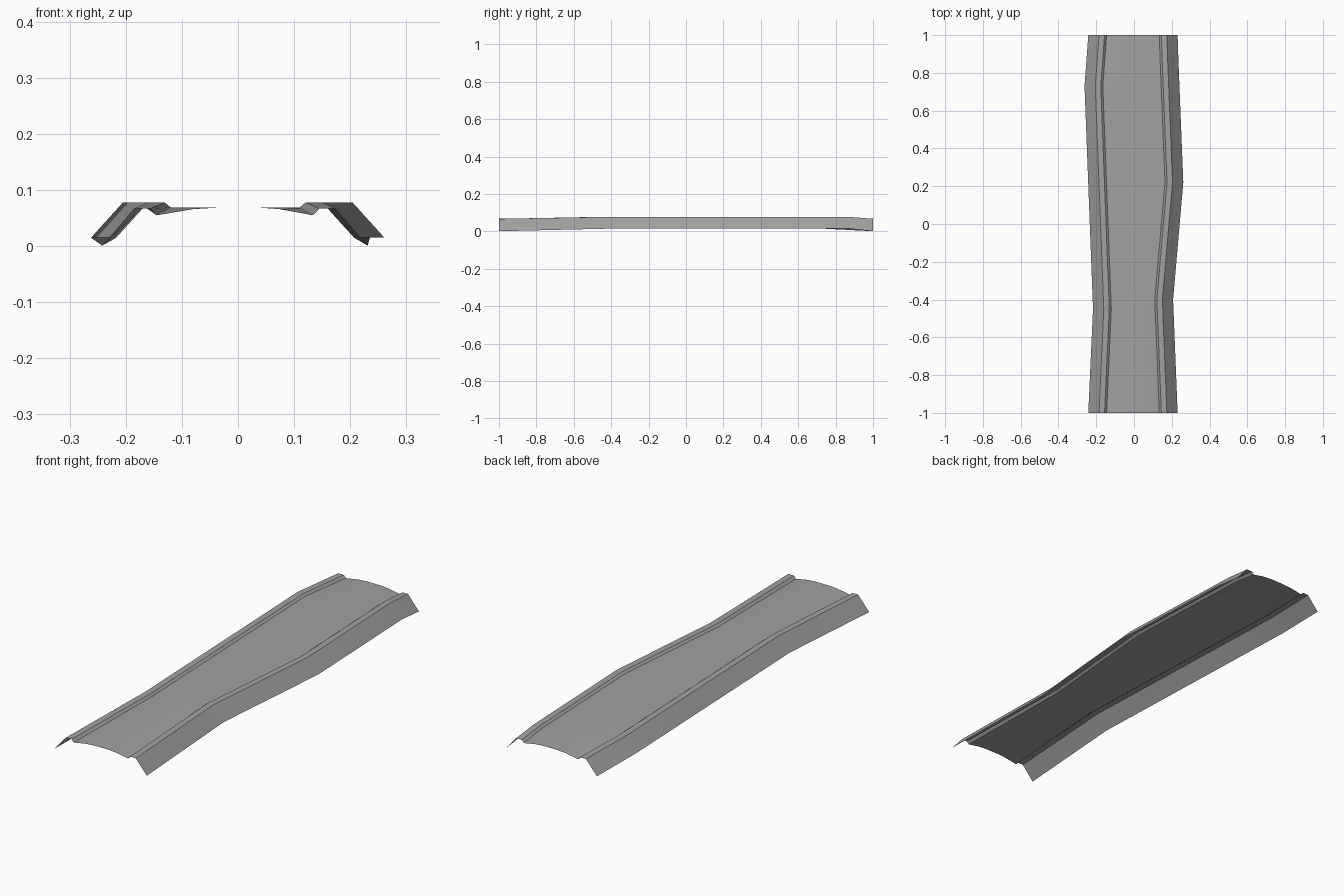
import bpy, bmesh

cube = bpy.data.objects.get("Cube")
if cube:
    bpy.data.objects.remove(cube, do_unlink=True)

mat = bpy.data.materials.new("road_grey")
mat.use_nodes = True
grey = (0.36, 0.36, 0.36, 1)
mat.diffuse_color = grey
mat.node_tree.nodes["Principled BSDF"].inputs["Base Color"].default_value = grey

# Plan outline of each side: (y, distance of inner gutter from the centre line)
LEFT = [(-1, 0.134), (-0.4, 0.11), (0.22, 0.164), (0.87, 0.138), (1, 0.134)]
RIGHT = [(-1, 0.145), (-0.45, 0.12), (0.73, 0.165), (1, 0.145)]
# Kerb profile outward from the gutter: (offset, height mid-span, height at ends)
KERB = [(0, 0.069, 0.055), (0.011, 0.078, 0.067), (0.04, 0.078, 0.067), (0.097, 0.015, 0.001)]
# Deck camber: (fraction of gutter distance, height at ends)
CAMBER = [(0.55, 0.066), (0.25, 0.069)]
DECK_Z = 0.069


def lerp(points, y):
    for (y0, a), (y1, b) in zip(points, points[1:]):
        if y <= y1:
            return a + (b - a) * (y - y0) / (y1 - y0)


def half_section(outline, y, sign):
    """Points from the outer skirt in to the deck, on one side."""
    gutter = lerp(outline, y)
    mid = lerp([(p[0], 0 if i in (0, len(outline) - 1) else 1) for i, p in enumerate(outline)], y)
    pts = [(sign * (gutter + off), y, end + (z - end) * mid) for off, z, end in reversed(KERB)]
    pts += [(sign * gutter * f, y, end + (DECK_Z - end) * mid) for f, end in CAMBER]
    return pts


# Loft the sheet through every bend of both sides
stations = sorted({p[0] for p in LEFT + RIGHT})
bm = bmesh.new()
rows = []
for y in stations:
    section = half_section(RIGHT, y, -1) + half_section(LEFT, y, 1)[::-1]
    rows.append([bm.verts.new(p) for p in section])
for a, b in zip(rows, rows[1:]):
    for i in range(len(a) - 1):
        bm.faces.new((a[i], a[i + 1], b[i + 1], b[i]))

mesh = bpy.data.meshes.new("road_strip")
bm.to_mesh(mesh)
bm.free()
mesh.materials.append(mat)
road = bpy.data.objects.new("road_strip", mesh)
bpy.context.collection.objects.link(road)
bpy.ops.object.select_all(action="DESELECT")
road.select_set(True)
bpy.context.view_layer.objects.active = road
bpy.ops.object.shade_smooth_by_angle(angle=0.5)
